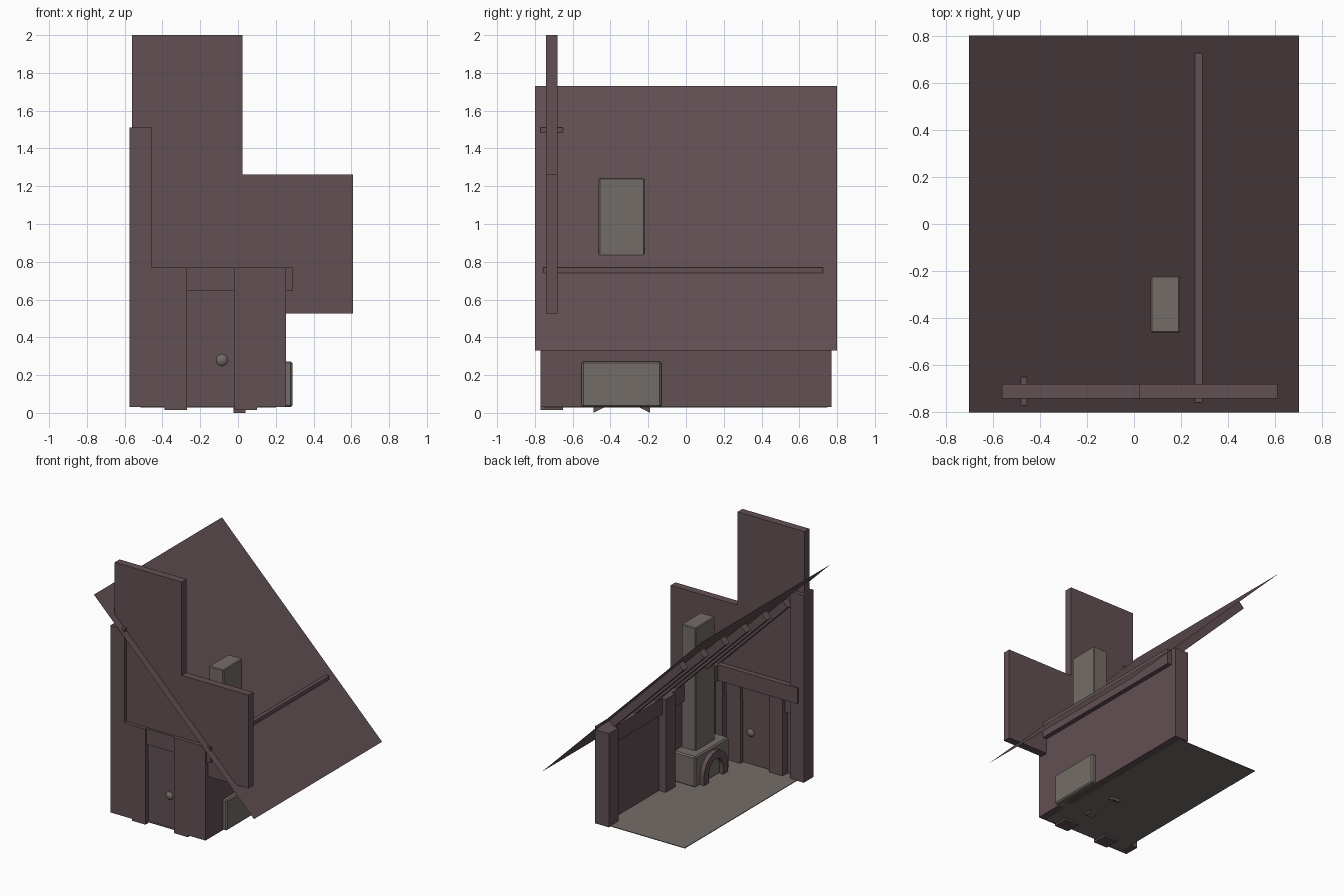
import bpy, bmesh, math
from mathutils import Matrix, Vector

if "Cube" in bpy.data.objects:
    bpy.data.objects.remove(bpy.data.objects["Cube"])


def material(name, rgb):
    m = bpy.data.materials.new(name)
    m.diffuse_color = (*rgb, 1)
    m.use_nodes = True
    m.node_tree.nodes["Principled BSDF"].inputs["Base Color"].default_value = m.diffuse_color
    return m


WOOD = material("dark_wood", (0.122, 0.080, 0.088))
STONE = material("grey_stone", (0.175, 0.152, 0.137))


def finish(bm, name, mat):
    bmesh.ops.recalc_face_normals(bm, faces=bm.faces)
    me = bpy.data.meshes.new(name)
    bm.to_mesh(me)
    bm.free()
    me.materials.append(mat)
    ob = bpy.data.objects.new(name, me)
    bpy.context.collection.objects.link(ob)
    return ob


def box(name, mat, x, y, z, bevel=0.0):
    """Box from (min, max) ranges on each axis."""
    bm = bmesh.new()
    bmesh.ops.create_cube(bm, size=1)
    for v in bm.verts:
        v.co = Vector([(r[0] + r[1]) / 2 + c * (r[1] - r[0])
                       for r, c in zip((x, y, z), v.co)])
    if bevel:
        bmesh.ops.bevel(bm, geom=bm.edges[:], offset=bevel, segments=1, affect='EDGES')
    return finish(bm, name, mat)


BASE, EAVE, T = 0.03, 0.77, 0.12      # wall foot, wall top, post thickness

# Floor slab
box("floor", STONE, (-0.515, 0.2), (-0.75, 0.75), (BASE - 0.001, BASE + 0.004))

# Corner and middle posts
for name, x, y, top in (("tall_corner_post", -0.575, -0.77, 1.51),
                        ("front_right_post", 0.135, -0.77, EAVE),
                        ("middle_side_post", 0.135, -0.06, EAVE),
                        ("back_right_post", 0.135, 0.65, EAVE)):
    box(name, WOOD, (x, x + T), (y, y + T), (BASE, top))

# Door posts, which reach slightly below the floor
for side, x in (("left", -0.39), ("right", -0.02)):
    box("door_post_" + side, WOOD, (x, x + T), (-0.77, -0.65), (0.015, EAVE))

# Wall infill between the posts
box("front_infill_left", WOOD, (-0.455, -0.39), (-0.77, -0.71), (BASE, EAVE))
box("front_infill_right", WOOD, (0.10, 0.135), (-0.77, -0.71), (BASE, EAVE))
box("side_infill_front", WOOD, (0.195, 0.255), (-0.65, -0.06), (BASE, EAVE))
box("side_infill_back", WOOD, (0.195, 0.255), (0.06, 0.65), (BASE, EAVE))

# Top beams
box("front_beam", WOOD, (-0.53, 0.165), (-0.757, -0.637), (0.645, EAVE))
box("side_beam", WOOD, (0.165, 0.29), (-0.757, 0.725), (0.645, EAVE))

# Door leaf with a knob showing on both sides
box("door", WOOD, (-0.27, -0.02), (-0.735, -0.685), (BASE, 0.645))
bm = bmesh.new()
bmesh.ops.create_uvsphere(bm, u_segments=16, v_segments=10, radius=0.04,
                          matrix=Matrix.Translation((-0.085, -0.71, 0.28)))
knob = finish(bm, "door_knob", STONE)
for p in knob.data.polygons:
    p.use_smooth = True

# Gable made of three equal panels
for name, x, z in (("lower_left", -0.56, 0.525), ("upper_left", -0.56, 1.2625),
                   ("lower_right", 0.025, 0.525)):
    box("gable_panel_" + name, WOOD, (x, x + 0.585), (-0.74, -0.68), (z, z + 0.7375))

# Roof: a thin sheet at 45 degrees
bm = bmesh.new()
bm.faces.new([bm.verts.new((x, y, 1.03 - x))
              for x, y in ((-0.7, -0.8), (0.7, -0.8), (0.7, 0.8), (-0.7, 0.8))])
finish(bm, "roof", WOOD)

# Rafters under the roof
for i in range(6):
    r = box("rafter_%d" % (i + 1), WOOD, (-0.43, 0.43), (-0.03, 0.03), (-0.03, 0.03))
    r.location = (-0.135, 0.66 - i * 0.26, 1.115)
    r.rotation_euler = (0, math.radians(45), 0)

# Hearth block through the side wall, with the chimney above it
box("hearth", STONE, (0.01, 0.288), (-0.552, -0.13), (BASE, 0.273), 0.01)
box("chimney", STONE, (0.07, 0.195), (-0.462, -0.22), (0.25, 1.243), 0.006)

# Arch around the fire opening
bm = bmesh.new()
yc, zc, n = -0.34, 0.10, 10
outer = [(yc + 0.15, 0.0)] + [(yc + 0.15 * math.cos(math.pi * i / n),
                               zc + 0.15 * math.sin(math.pi * i / n))
                              for i in range(n + 1)] + [(yc - 0.15, 0.0)]
inner = [(yc + 0.09, 0.03)] + [(yc + 0.09 * math.cos(math.pi * i / n),
                                zc + 0.09 * math.sin(math.pi * i / n))
                               for i in range(n + 1)] + [(yc - 0.09, 0.03)]
rings = [[bm.verts.new((x, y, z)) for y, z in line]
         for x, line in ((-0.025, outer), (-0.025, inner), (0.04, inner), (0.04, outer))]
for a in range(4):
    p, q = rings[a], rings[(a + 1) % 4]
    for i in range(len(p) - 1):
        bm.faces.new((p[i], p[i + 1], q[i + 1], q[i]))
for e in (0, -1):
    bm.faces.new([r[e] for r in rings])
finish(bm, "fire_arch", WOOD)
